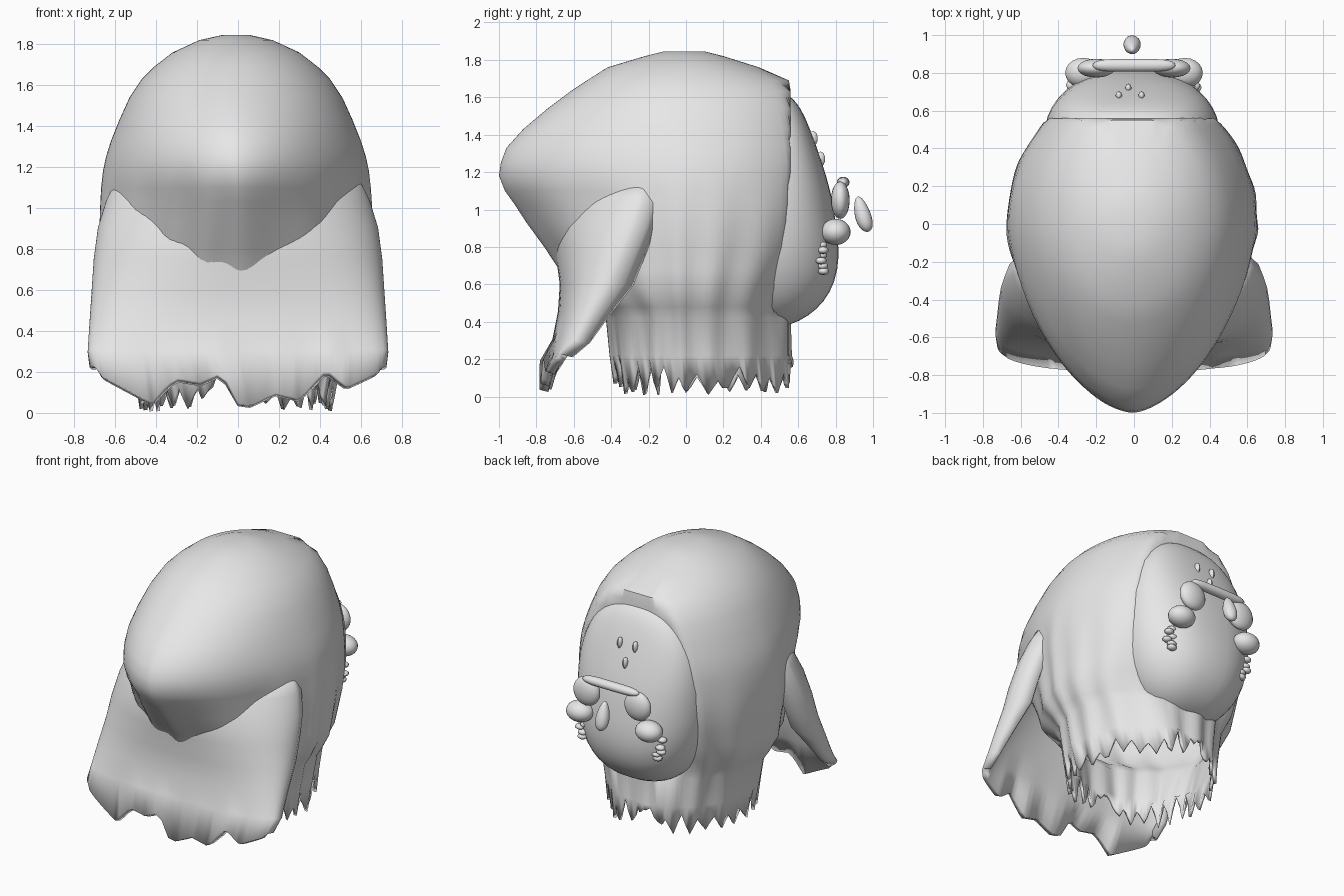
import bpy, bmesh, math, random
from mathutils import Vector

random.seed(4)
cube = bpy.data.objects.get("Cube")
if cube:
    bpy.data.objects.remove(cube, do_unlink=True)

grey = bpy.data.materials.new("plain grey")
grey.use_nodes = True
grey.diffuse_color = (0.8, 0.8, 0.8, 1)
for node in grey.node_tree.nodes:
    if node.type == 'BSDF_PRINCIPLED':
        node.inputs["Base Color"].default_value = (0.8, 0.8, 0.8, 1)


def finish(name, bm, angle=50):
    bmesh.ops.recalc_face_normals(bm, faces=bm.faces)
    mesh = bpy.data.meshes.new(name)
    bm.to_mesh(mesh)
    bm.free()
    mesh.materials.append(grey)
    obj = bpy.data.objects.new(name, mesh)
    bpy.context.collection.objects.link(obj)
    bpy.ops.object.select_all(action='DESELECT')
    obj.select_set(True)
    bpy.context.view_layer.objects.active = obj
    bpy.ops.object.shade_smooth_by_angle(angle=math.radians(angle))
    return obj


def thicken(obj, amount, offset):
    mod = obj.modifiers.new("thickness", 'SOLIDIFY')
    mod.thickness = amount
    mod.offset = offset


def loft(name, rows, closed):
    bm = bmesh.new()
    rings = [[bm.verts.new(p) for p in row] for row in rows]
    count = len(rows[0])
    for upper, lower in zip(rings, rings[1:]):
        for i in range(count if closed else count - 1):
            j = (i + 1) % count
            bm.faces.new((upper[i], lower[i], lower[j], upper[j]))
    if closed:
        bm.faces.new(rings[0])
    return finish(name, bm)


def blob(name, centre, size, shape=None, detail=20):
    bm = bmesh.new()
    bmesh.ops.create_uvsphere(bm, u_segments=detail, v_segments=detail * 2 // 3, radius=1)
    for v in bm.verts:
        n = shape(v.co) if shape else v.co
        v.co = Vector(centre) + Vector([n[k] * size[k] for k in range(3)])
    return finish(name, bm)


def interpolate(pairs, x):
    for (x0, y0), (x1, y1) in zip(pairs, pairs[1:]):
        if x <= x1:
            return y0 + (y1 - y0) * max(0, x - x0) / (x1 - x0)
    return pairs[-1][1]


def power(value, exponent):
    return math.copysign(abs(value) ** exponent, value)


# Hood: height, half width, reach to the front, reach to the back, flat cut at the back
levels = [(1.845, .07, .12, .1, .55), (1.82, .18, .22, .2, .55), (1.76, .31, .42, .39, .55),
          (1.69, .4, .53, .57, .55), (1.63, .46, .62, .65, .56), (1.54, .52, .74, .7, .56),
          (1.43, .57, .87, .73, .56), (1.33, .61, .96, .75, .56), (1.25, .635, .99, .76, .56),
          (1.18, .65, 1.0, .76, .56), (1.1, .66, .97, .76, .55), (1.03, .665, .92, .76, .55),
          (.93, .67, .855, .75, .54), (.8, .66, .76, .72, .52), (.68, .65, .68, .66, .5),
          (.58, .64, .63, .61, .48), (.48, .59, .48, .56, .46), (.42, .55, .43, .57, .56),
          (.22, .51, .41, .57, .57), (0, .48, .39, .58, .58)]
segments = 120
tooth = [0, .07, .13, .06]
rise = [random.uniform(.5, 1.4) for _ in range(segments // 4)]
tip = [random.uniform(.005, .05) for _ in rise]
rows = []
for z, a, front, back, cut in levels:
    row = []
    fold = .04 * max(0, min(1, (1.2 - z) / .8))
    taper = 1 + .25 * max(0, 1 - abs(z - 1.05) / .7)
    for i in range(segments):
        t = math.tau * i / segments
        ripple = 1 - fold * (.5 + .5 * math.sin(t * 15 + 2 * math.sin(t * 3)))
        c, s = math.cos(t) * ripple, math.sin(t) * ripple
        if s < 0:
            c, s = power(c, taper), power(s, taper)
        x, y = a * c - .01, s * (back if s > 0 else front)
        if z == 0:
            hem = tip[i // 4] + tooth[i % 4] * rise[i // 4]
            row.append((x, min(y, cut), max(hem, .2 - 1.2 * abs(x + .07))))
        else:
            row.append((x, min(y, cut), z))
    rows.append(row)
thicken(loft("hood", rows, True), .02, -1)

# Front cape: height, half width, front y, side end y, squareness, fold back toward the body
hem_line = [(-.71, .24), (-.66, .17), (-.42, .04), (-.35, .12), (-.3, .16), (-.18, .14),
            (-.08, .19), (0, .04), (.06, .03), (.18, .09), (.3, .06), (.43, .2),
            (.53, .12), (.68, .19), (.71, .24)]
cape = [(1.15, .56, -.58, -.22, 1.2, .1), (1.03, .62, -.64, -.24, 1.15, .1),
        (.9, .66, -.67, -.28, 1.05, .1), (.75, .68, -.67, -.34, .95, .1),
        (.6, .69, -.65, -.4, .85, .1), (.45, .7, -.66, -.49, .8, .07),
        (.3, .71, -.69, -.57, .8, .04), (0, .7, -.76, -.64, .85, .02)]
rows = []
for z, w, front, end, squareness, tuck in cape:
    row = []
    for i in range(61):
        t = math.pi * (i / 60 - .5)
        x = power(math.sin(t), squareness) * w
        y = end + (front - end) * max(0, math.cos(t)) ** squareness
        row.append((x, y, interpolate(hem_line, x) if z == 0 else z))
    height = row[0][2]
    for step in (.5, 1):
        x, y = w - tuck * .8 * step ** 2, end + tuck * step
        row = [(-x, y, height)] + row + [(x, y, height)]
    rows.append(row)
thicken(loft("front_cape", rows, False), .05, 0)

# Face: egg that bulges more toward the chin and fills the opening
blob("face", (-.01, .45, 1.0), (.465, .34, .63),
     lambda n: (power(n.x, .8), power(n.y, .88) * (1 - .42 * n.z * max(0, n.y)),
                power(n.z, .88)), 40)

# Paired features
for s, label in ((1, "left"), (-1, "right")):
    blob(label + "_eye", (s * .2, .825, 1.05), (.1, .05, .1))
    blob(label + "_cheek", (s * .27, .8, .88), (.095, .08, .07))
    for k in range(6):
        blob(label + "_cheek_wrinkle", (s * random.uniform(.28, .33),
             random.uniform(.72, .74), .67 + .028 * k), (.035, .03, .02), None, 8)

# Brow bar and floating drop-shaped nose
blob("brow_bar", (0, .84, 1.145), (.22, .034, .03), lambda n: (power(n.x, .4), n.y, n.z))
blob("nose", (-.01, .945, .975), (.052, .046, .095),
     lambda n: (n.x * (.85 - .25 * n.z), n.y * (.95 - .2 * n.z) - .5 * n.z, n.z))

# Forehead marks
for x, y, z in ((-.08, .68, 1.38), (.04, .68, 1.38), (-.03, .72, 1.27)):
    blob("forehead_mark", (x, y, z), (.018, .025, .04), None, 8)
